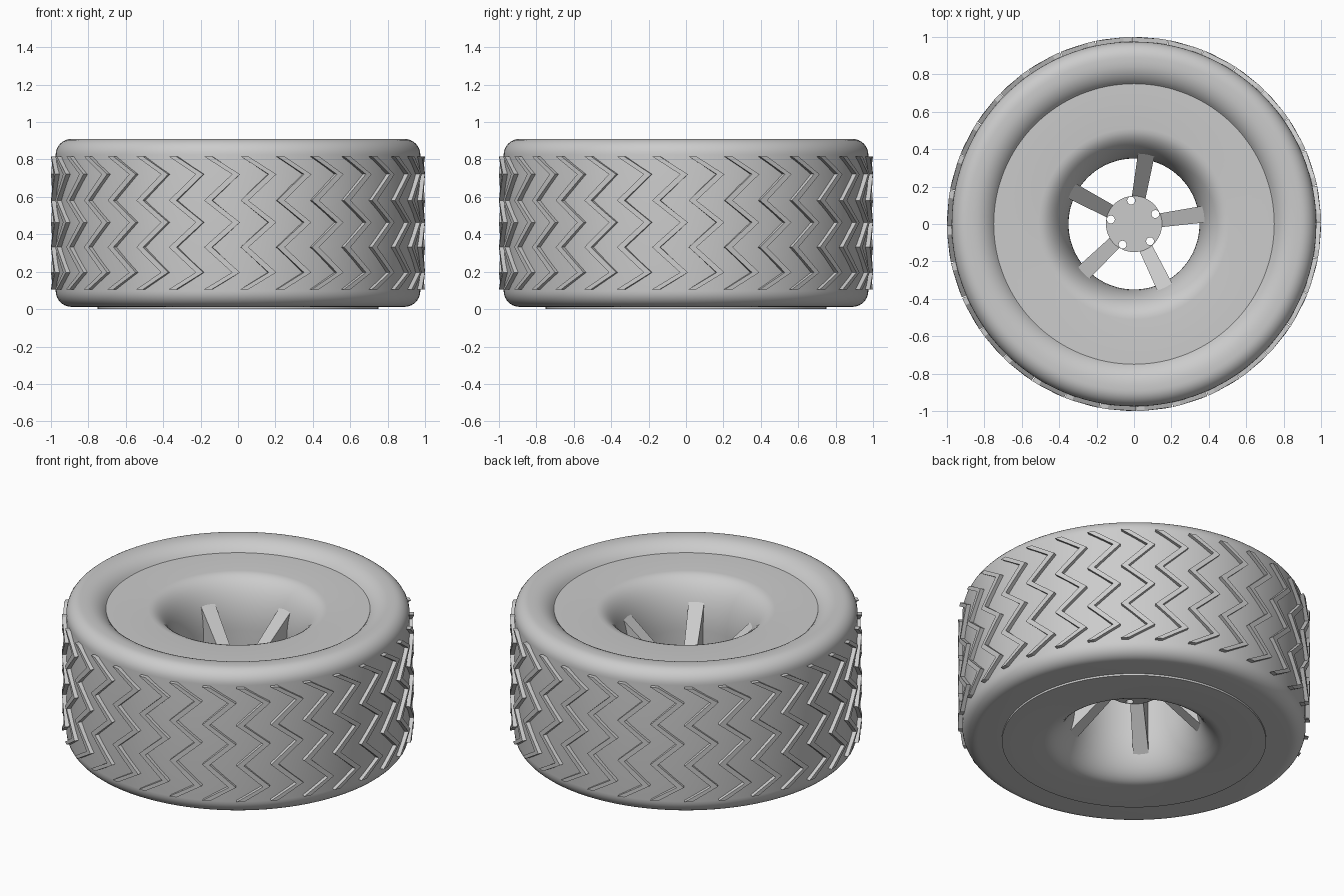
import bpy, bmesh, math
from math import cos, sin, pi, radians

if "Cube" in bpy.data.objects:
    bpy.data.objects.remove(bpy.data.objects["Cube"], do_unlink=True)

grey = bpy.data.materials.new("plain_grey")
grey.use_nodes = True
grey.diffuse_color = (0.6, 0.6, 0.6, 1)
grey.node_tree.nodes["Principled BSDF"].inputs["Base Color"].default_value = (0.6, 0.6, 0.6, 1)

RIM_TOP = 0.853
RIM_MID = RIM_TOP / 2
TYRE_MID = 0.461


def finish(name, bm, smooth=False):
    bmesh.ops.recalc_face_normals(bm, faces=bm.faces)
    mesh = bpy.data.meshes.new(name)
    bm.to_mesh(mesh)
    bm.free()
    mesh.materials.append(grey)
    ob = bpy.data.objects.new(name, mesh)
    bpy.context.collection.objects.link(ob)
    if smooth:
        bpy.ops.object.select_all(action="DESELECT")
        ob.select_set(True)
        bpy.context.view_layer.objects.active = ob
        bpy.ops.object.shade_smooth_by_angle(angle=radians(35))
    return ob


def lathe(name, profile, segments=128):
    """Revolve a closed (radius, height) loop around z."""
    bm = bmesh.new()
    rings = []
    for i in range(segments):
        a = 2 * pi * i / segments
        rings.append([bm.verts.new((r * cos(a), r * sin(a), z)) for r, z in profile])
    n = len(profile)
    for i in range(segments):
        p, q = rings[i], rings[(i + 1) % segments]
        for j in range(n):
            k = (j + 1) % n
            bm.faces.new((p[j], q[j], q[k], p[k]))
    return finish(name, bm, True)


def arc(cr, cz, a, b, start, end, steps):
    out = []
    for i in range(steps + 1):
        t = radians(start + (end - start) * i / steps)
        out.append((cr + a * cos(t), cz + b * sin(t)))
    return out


def bridge(bm, rings):
    """Join rings of four corners into a capped bar."""
    for p, q in zip(rings, rings[1:]):
        for j in range(4):
            k = (j + 1) % 4
            bm.faces.new((p[j], p[k], q[k], q[j]))
    bm.faces.new(rings[0])
    bm.faces.new(rings[-1])


# Tyre: rounded shoulders, outer sidewall dipping to the rim, flat inner sidewall
tyre = arc(0.89, 0.825, 0.085, 0.085, 0, 90, 8)
tyre += arc(0.865, 0.775, 0.14, 0.135, 90, 150, 6)
tyre += [(0.70, 0.80), (0.70, 0.012)]
tyre += arc(0.89, 0.097, 0.085, 0.085, 270, 360, 8)
lathe("tyre", tyre)

# Rim disc with a flared central bore
flare = arc(0.51, RIM_TOP - 0.3, 0.16, 0.3, 90, 180, 12)
flare += arc(0.51, 0.3, 0.16, 0.3, 180, 270, 12)
lathe("rim_disc", [(0.75, 0), (0.75, RIM_TOP)] + flare)

# Zigzag tread bars wrapped around the tyre
steps = [(0.355, 0), (0.26, 0.15), (0.12, 0), (0.003, 0.15),
         (-0.13, 0), (-0.265, 0.15), (-0.355, 0)]
COUNT = 32
WIDTH = 0.042
bm = bmesh.new()
for i in range(COUNT):
    base = -pi / 2 - 0.182 + 2 * pi * i / COUNT
    rings = []
    for dz, shift in steps:
        ring = []
        for r, w in ((0.96, 0), (1, 0), (1, WIDTH), (0.96, WIDTH)):
            a = base + shift + w
            ring.append(bm.verts.new((r * cos(a), r * sin(a), TYRE_MID + dz)))
        rings.append(ring)
    bridge(bm, rings)
finish("tread_bars", bm)

# Five spokes that deepen toward the rim
bm = bmesh.new()
for i in range(5):
    a = radians(8 + 72 * i)
    rings = []
    for r, half_w, half_h in ((0.143, 0.037, 0.085), (0.39, 0.045, 0.305)):
        ring = []
        for sw, sz in ((-1, -1), (1, -1), (1, 1), (-1, 1)):
            y = sw * half_w
            ring.append(bm.verts.new((r * cos(a) - y * sin(a),
                                      r * sin(a) + y * cos(a), RIM_MID + sz * half_h)))
        rings.append(ring)
    bridge(bm, rings)
finish("spokes", bm)

# Hub plate with five bolt holes
bm = bmesh.new()
bmesh.ops.create_cone(bm, cap_ends=True, segments=64, radius1=0.15, radius2=0.15, depth=0.19)
hub = finish("hub", bm, True)
hub.location.z = RIM_MID

bm = bmesh.new()
for i in range(5):
    a = radians(25 + 72 * i)
    made = bmesh.ops.create_cone(bm, cap_ends=True, segments=24,
                                 radius1=0.021, radius2=0.021, depth=0.5)
    bmesh.ops.translate(bm, verts=made["verts"], vec=(0.126 * cos(a), 0.126 * sin(a), 0))
cutter = finish("bolt_hole_cutter", bm)
cutter.location.z = RIM_MID
cutter.hide_render = True
cutter.hide_viewport = True
holes = hub.modifiers.new("bolt_holes", "BOOLEAN")
holes.operation = "DIFFERENCE"
holes.solver = "EXACT"
holes.object = cutter
